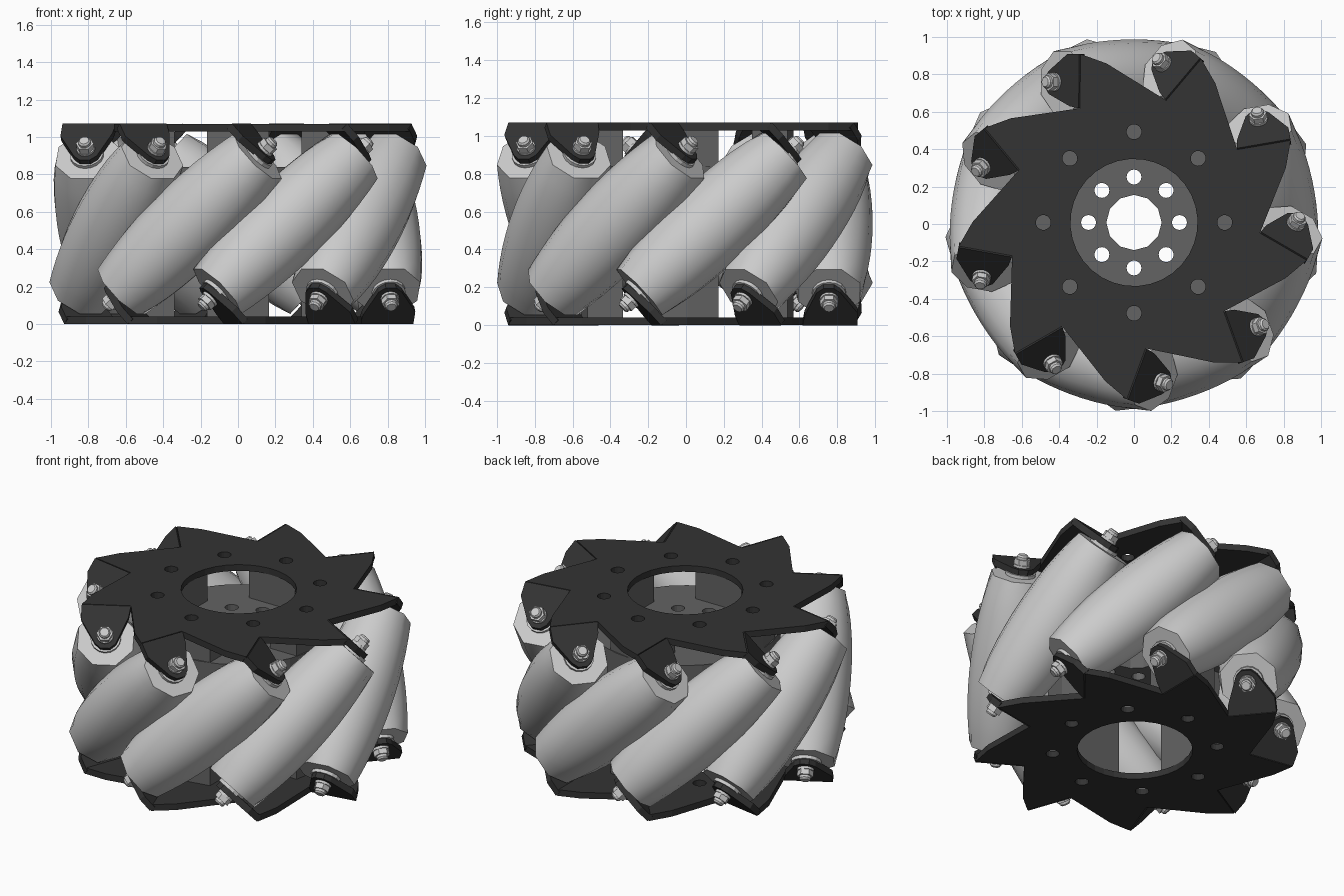
import bpy, bmesh
from math import pi, cos, sin, radians
from mathutils import Matrix, Vector

if "Cube" in bpy.data.objects:
    bpy.data.objects.remove(bpy.data.objects["Cube"])

N, RC, PHASE = 9, 0.75, radians(-30.2)
TILT = radians(47)               # roller axis away from vertical
BEND = 0.29                      # tangential position of the tab fold
CENTRE = Matrix.Translation((0, 0.008, 0.535))
WHEEL = CENTRE @ Matrix.Rotation(PHASE, 4, 'Z')
FLIP = Matrix.Rotation(pi, 4, 'X')


def material(name, v):
    m = bpy.data.materials.new(name)
    m.diffuse_color = (v, v, v, 1)
    m.use_nodes = True
    m.node_tree.nodes["Principled BSDF"].inputs["Base Color"].default_value = m.diffuse_color
    return m


DARK, MID = material("dark_plate", 0.033), material("hub_grey", 0.125)


def add(name, data, matrix, mat=None):
    ob = bpy.data.objects.new(name, data)
    bpy.context.collection.objects.link(ob)
    ob.matrix_world = matrix
    if mat and not data.materials:
        data.materials.append(mat)
    return ob


def circle(r, n, cx=0, cy=0, a0=0.0):
    return [(cx + r * cos(a0 + 2 * pi * i / n), cy + r * sin(a0 + 2 * pi * i / n)) for i in range(n)]


def hole_ring(r, size, offset=0.0):
    return [circle(size, 16, r * cos(offset + k * pi / 4), r * sin(offset + k * pi / 4)) for k in range(8)]


def flat_plate(name, loops, thick):
    """Mesh plate from an outline plus hole loops, centred on its thickness."""
    cu = bpy.data.curves.new(name, 'CURVE')
    cu.dimensions, cu.fill_mode, cu.extrude = '2D', 'BOTH', thick / 2
    for pts in loops:
        sp = cu.splines.new('POLY')
        sp.points.add(len(pts) - 1)
        for p, (x, y) in zip(sp.points, pts):
            p.co = (x, y, 0, 1)
        sp.use_cyclic_u = True
    tmp = add(name, cu, Matrix())
    dg = bpy.context.evaluated_depsgraph_get()
    me = bpy.data.meshes.new_from_object(tmp.evaluated_get(dg))
    bpy.data.objects.remove(tmp)
    bm = bmesh.new()
    bm.from_mesh(me)
    bmesh.ops.remove_doubles(bm, verts=bm.verts, dist=1e-5)
    bmesh.ops.recalc_face_normals(bm, faces=bm.faces)
    for f in bm.faces:
        f.smooth = False
    bm.to_mesh(me)
    bm.free()
    return me


def loft(name, rings):
    """Closed solid from rings of equal point count."""
    bm = bmesh.new()
    vs = [[bm.verts.new(p) for p in r] for r in rings]
    n = len(vs[0])
    for a, b in zip(vs, vs[1:]):
        for i in range(n):
            j = (i + 1) % n
            bm.faces.new((a[i], a[j], b[j], b[i]))
    bm.faces.new(vs[0][::-1])
    bm.faces.new(vs[-1])
    me = bpy.data.meshes.new(name)
    bm.to_mesh(me)
    bm.free()
    return me


def stack(name, steps, n):
    return loft(name, [[(x, y, z) for x, y in circle(r, n)] for r, z in steps])


# Side plates: nine hooked teeth, a bore and bolt holes
outline = []
for k in range(N):
    rot = Matrix.Rotation(2 * pi * k / N, 3, 'Z')
    for x, y in ((0.85, 0.15), (0.9, BEND), (0.61, BEND)):
        outline.append((rot @ Vector((x, y, 0))).xy[:])
plates = []
for name, sgn in (("top_plate", -1), ("bottom_plate", 1)):
    loops = [outline, circle(0.34, 32)] + hole_ring(0.485, 0.04, sgn * PHASE)
    plates.append((name, flat_plate(name, loops, 0.04)))

# Bent tab in its own plane: x radial, y down the slope
tab = flat_plate("tab", [[(0.61, -0.01), (0.9, -0.01), (0.9, 0.08), (0.81, 0.225), (0.775, 0.255),
                          (0.72, 0.255), (0.685, 0.225), (0.62, 0.06)]], 0.04)
s, c = sin(TILT), cos(TILT)
tab_frame = Matrix(((1, 0, 0, 0), (0, c, s, BEND), (0, -s, c, 0.515), (0, 0, 0, 1)))

# Roller: octagonal ends swelling to a round barrel
rings = []
for i in range(13):
    t = -1 + i / 6
    r = 0.229 - 0.052 * t * t
    ring = []
    for j in range(16):
        rr = r * (1 - (1 - cos(pi / 8)) * t ** 6) if j % 2 else r
        a = pi / 8 + j * pi / 8
        ring.append((rr * cos(a), rr * sin(a), 0.53 * t))
    rings.append(ring)
roller = loft("roller", rings)

# Fasteners
nut = stack("nut", [(0.048, 0.598), (0.048, 0.63)], 6)
washer = stack("washer", [(0.05, 0.575), (0.05, 0.598)], 16)
bolt = stack("bolt", [(0.026, -0.655), (0.034, -0.645), (0.034, 0.645), (0.026, 0.655)], 12)
spacer = stack("spacer", [(0.09, 0.525), (0.09, 0.55)], 16)

axis = Matrix.Translation((RC, 0, 0)) @ Matrix.Rotation(-TILT, 4, 'X')
roller_obs = []
for k in range(N):
    spin = WHEEL @ Matrix.Rotation(2 * pi * k / N, 4, 'Z')
    roller_obs.append(add(f"roller_{k}", roller, spin @ axis))
    add(f"bolt_{k}", bolt, spin @ axis)
    for side, m in (("top", spin), ("bottom", spin @ FLIP)):
        add(f"{side}_tab_{k}", tab, m @ tab_frame, DARK)
        for me in (nut, washer, spacer):
            add(f"{side}_{me.name}_{k}", me, m @ axis)
for (name, me), m in zip(plates, (WHEEL, WHEEL @ FLIP)):
    add(name, me, m @ Matrix.Translation((0, 0, 0.515)), DARK)

# Hub: bored flange and four full-height lugs between the plates
flange = flat_plate("hub_flange", [circle(0.56, 32), circle(0.148, 12)] + hole_ring(0.243, 0.04), 0.2)
add("hub_flange", flange, CENTRE @ Matrix.Translation((0, 0, 0.205)), MID)
lug = flat_plate("hub_lug", [[(0.34, -0.165), (0.53, -0.165), (0.56, 0), (0.53, 0.165), (0.34, 0.165)]], 0.99)
for k in range(4):
    add(f"hub_lug_{k}", lug, CENTRE @ Matrix.Rotation(k * pi / 2, 4, 'Z'), MID)

# Smooth barrels, sharp ends
for o in bpy.context.selected_objects:
    o.select_set(False)
roller_obs[0].select_set(True)
bpy.context.view_layer.objects.active = roller_obs[0]
bpy.ops.object.shade_smooth_by_angle(angle=radians(50))
